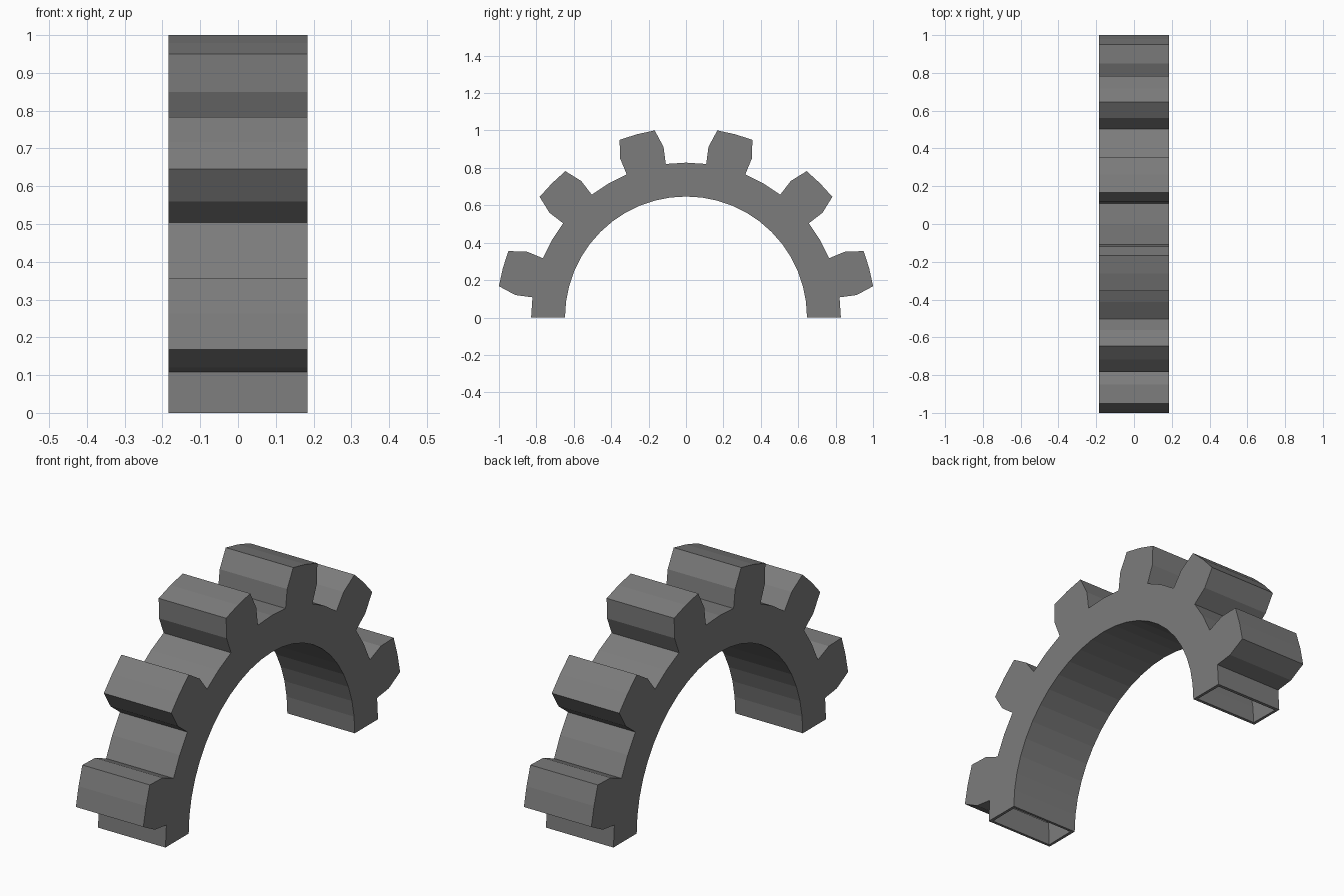
import bpy, bmesh
from math import sin, cos, radians

if "Cube" in bpy.data.objects:
    bpy.data.objects.remove(bpy.data.objects["Cube"])

HALF_WIDTH = 0.184
INNER, ROOT, MID, TIP = 0.647, 0.828, 0.92, 1.0142
STEP = 7.5            # quarter of one tooth pitch, in degrees
TIP_HALF = 5.5        # half angle of the tooth tip
TEETH = 6             # half of a twelve-tooth gear

bm = bmesh.new()


def pair(radius, angle):
    """One profile point on both side planes."""
    a = radians(angle)
    return [bm.verts.new((x, radius * cos(a), radius * sin(a)))
            for x in (-HALF_WIDTH, HALF_WIDTH)]


def walls(points):
    """Faces across the gear's width along a run of points."""
    for p, q in zip(points, points[1:]):
        bm.faces.new((p[0], p[1], q[1], q[0]))


def sides(points):
    """Matching face on both side planes."""
    for i in (0, 1):
        bm.faces.new([p[i] for p in points])


# Half ring body
count = TEETH * 4
inner = [pair(INNER, i * STEP) for i in range(count + 1)]
root = [pair(ROOT, i * STEP) for i in range(count + 1)]
walls(inner)
for i in range(count):
    sides([inner[i], inner[i + 1], root[i + 1], root[i]])

# Valleys and teeth, the two cut ends stay open
for t in range(TEETH):
    k = t * 4
    c = (k + 2) * STEP
    tooth = [root[k + 1], pair(MID, c - STEP), pair(TIP, c - TIP_HALF), pair(TIP, c),
             pair(TIP, c + TIP_HALF), pair(MID, c + STEP), root[k + 3]]
    walls([root[k]] + tooth + [root[k + 4]])
    sides(tooth + [root[k + 2]])

bmesh.ops.recalc_face_normals(bm, faces=bm.faces[:])
mesh = bpy.data.meshes.new("half_gear")
bm.to_mesh(mesh)
bm.free()
gear = bpy.data.objects.new("half_gear", mesh)
bpy.context.collection.objects.link(gear)

# Thin hollow shell, its rim shows at the cut ends
shell = gear.modifiers.new("shell", 'SOLIDIFY')
shell.thickness = 0.02
shell.offset = -1

# Dark grey
grey = bpy.data.materials.new("dark_grey")
grey.diffuse_color = (0.2, 0.2, 0.2, 1)
grey.use_nodes = True
grey.node_tree.nodes["Principled BSDF"].inputs["Base Color"].default_value = grey.diffuse_color
mesh.materials.append(grey)
